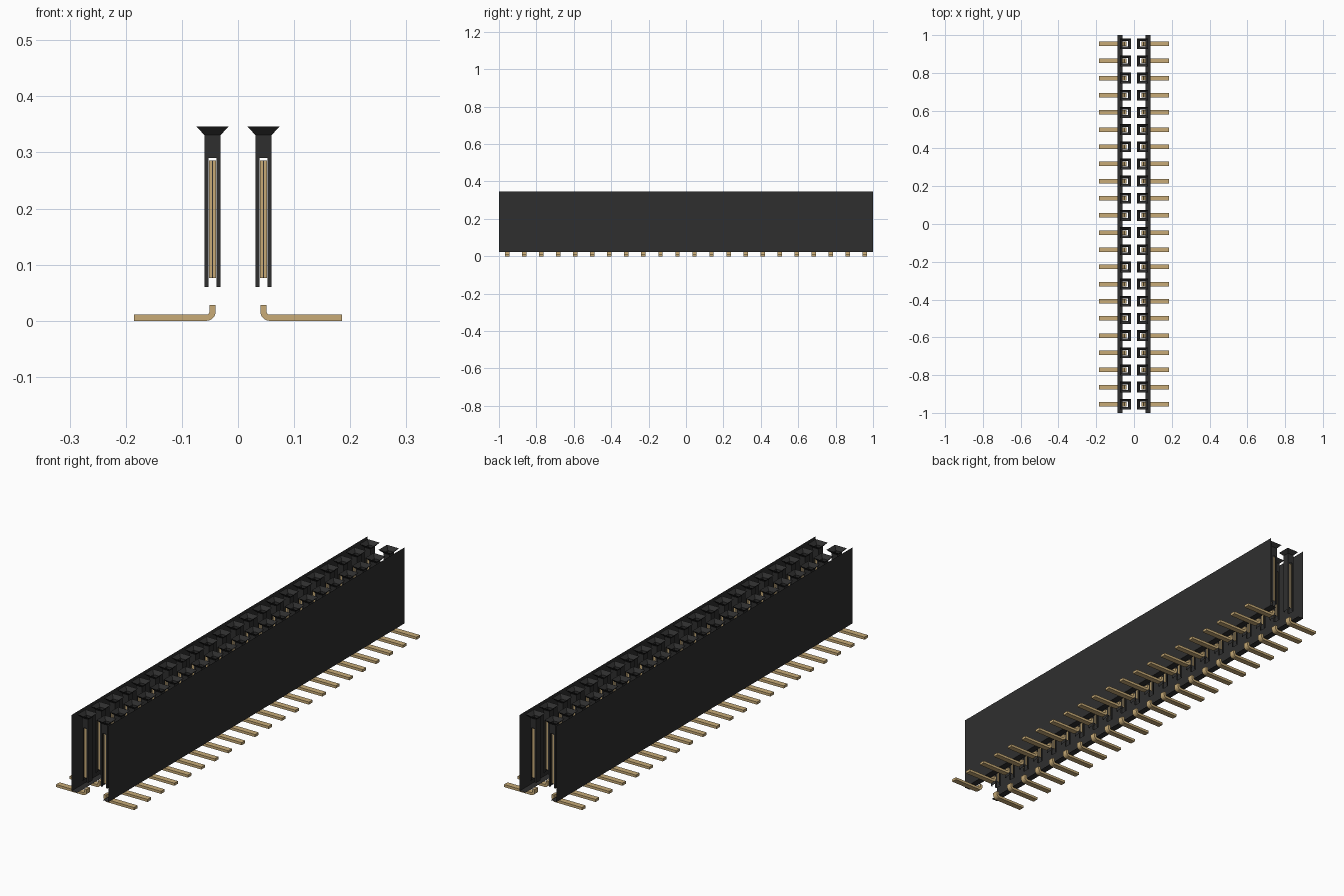
import bpy, bmesh, math

if "Cube" in bpy.data.objects:
    bpy.data.objects.remove(bpy.data.objects["Cube"], do_unlink=True)

PITCH = 2 / 22          # spacing of the contacts
ROW = PITCH / 2         # x of the contact row
COUNT = 22
Y0 = -1 + PITCH / 2     # y of the first contact
WALL_X, FOOT_X = 0.088, 0.06
Z_LOW, Z_TOP = 0.022, 0.347


def material(name, rgb):
    m = bpy.data.materials.new(name)
    m.use_nodes = True
    m.diffuse_color = (*rgb, 1)
    m.node_tree.nodes["Principled BSDF"].inputs["Base Color"].default_value = (*rgb, 1)
    return m


BLACK = material("black plastic", (0.028, 0.028, 0.028))
GOLD = material("gold metal", (0.58, 0.41, 0.185))


def finish(bm, name, mats, repeat=True):
    """Turn the bmesh into an object, repeat it along y and mirror it across x."""
    mesh = bpy.data.meshes.new(name)
    bm.to_mesh(mesh)
    bm.free()
    ob = bpy.data.objects.new(name, mesh)
    bpy.context.collection.objects.link(ob)
    for m in mats:
        mesh.materials.append(m)
    if repeat:
        arr = ob.modifiers.new("Row", 'ARRAY')
        arr.use_relative_offset = False
        arr.use_constant_offset = True
        arr.constant_offset_displace = (0, PITCH, 0)
        arr.count = COUNT
    ob.modifiers.new("Other side", 'MIRROR')
    return ob


def quad(bm, pts, mat=0):
    f = bm.faces.new([bm.verts.new(p) for p in pts])
    f.material_index = mat
    return f


def ring(h, z):
    return [(ROW + sx * h, Y0 + sy * h, z)
            for sx, sy in ((-1, -1), (1, -1), (1, 1), (-1, 1))]


def sleeve(bm, a, b):
    """Four faces joining two square rings."""
    for i in range(4):
        j = (i + 1) % 4
        quad(bm, (a[i], a[j], b[j], b[i]))


# Side wall: a thin sheet with a foot turned inward at the bottom
bm = bmesh.new()
path = [(WALL_X, Z_TOP), (WALL_X, Z_LOW), (FOOT_X, Z_LOW)]
for (xa, za), (xb, zb) in zip(path, path[1:]):
    quad(bm, ((xa, -1, za), (xa, 1, za), (xb, 1, zb), (xb, -1, zb)))
finish(bm, "side_wall", [BLACK], repeat=False)

# Socket: flared mouth, square collar, then side sheets and slotted end sheets
H, SLOT = 0.0145, 0.0075
bm = bmesh.new()
sleeve(bm, ring(0.0285, 0.346), ring(H, 0.331))
sleeve(bm, ring(H, 0.331), ring(H, 0.29))
for s in (-1, 1):
    x = ROW + s * H
    quad(bm, ((x, Y0 - H, 0.06), (x, Y0 + H, 0.06), (x, Y0 + H, 0.29), (x, Y0 - H, 0.29)))
    for t in (-1, 1):
        y, xi = Y0 + t * H, ROW + s * SLOT
        quad(bm, ((x, y, 0.06), (xi, y, 0.06), (xi, y, 0.29), (x, y, 0.29)))
finish(bm, "socket", [BLACK])

# Contact: two spring leaves per socket, each with a dark centre groove
bm = bmesh.new()
cols = [-0.0065, -0.001, 0.001, 0.0065]
for t in (-1, 1):
    for y in (Y0 + t * 0.012, Y0 + t * 0.008):
        for i in range(3):
            a, b = ROW + cols[i], ROW + cols[i + 1]
            quad(bm, ((a, y, 0.076), (b, y, 0.076), (b, y, 0.286), (a, y, 0.286)),
                 1 if i == 1 else 0)
    ya, yb = Y0 + t * 0.012, Y0 + t * 0.008
    for x in (ROW + cols[0], ROW + cols[3]):
        quad(bm, ((x, ya, 0.076), (x, yb, 0.076), (x, yb, 0.286), (x, ya, 0.286)))
finish(bm, "contact_leaves", [GOLD, BLACK])

# Solder pin: bent strip with a rounded heel
T, R, W = 0.011, 0.016, 0.012
x_in = ROW - T / 2
profile = [(0.185, T), (0.185, 0)]
cx, cz = x_in + R, R
profile += [(cx - R * math.sin(a), cz - R * math.cos(a))
            for a in [math.radians(18 * k) for k in range(6)]]
profile += [(x_in, 0.028), (x_in + T, 0.028)]
r = R - T
profile += [(cx - r * math.cos(a), cz - r * math.sin(a))
            for a in [math.radians(18 * k) for k in range(6)]]
bm = bmesh.new()
face = quad(bm, [(x, Y0 - W, z) for x, z in profile])
ext = bmesh.ops.extrude_face_region(bm, geom=[face])
bmesh.ops.translate(bm, vec=(0, 2 * W, 0),
                    verts=[v for v in ext["geom"] if isinstance(v, bmesh.types.BMVert)])
bmesh.ops.recalc_face_normals(bm, faces=bm.faces)
finish(bm, "solder_pin", [GOLD])
